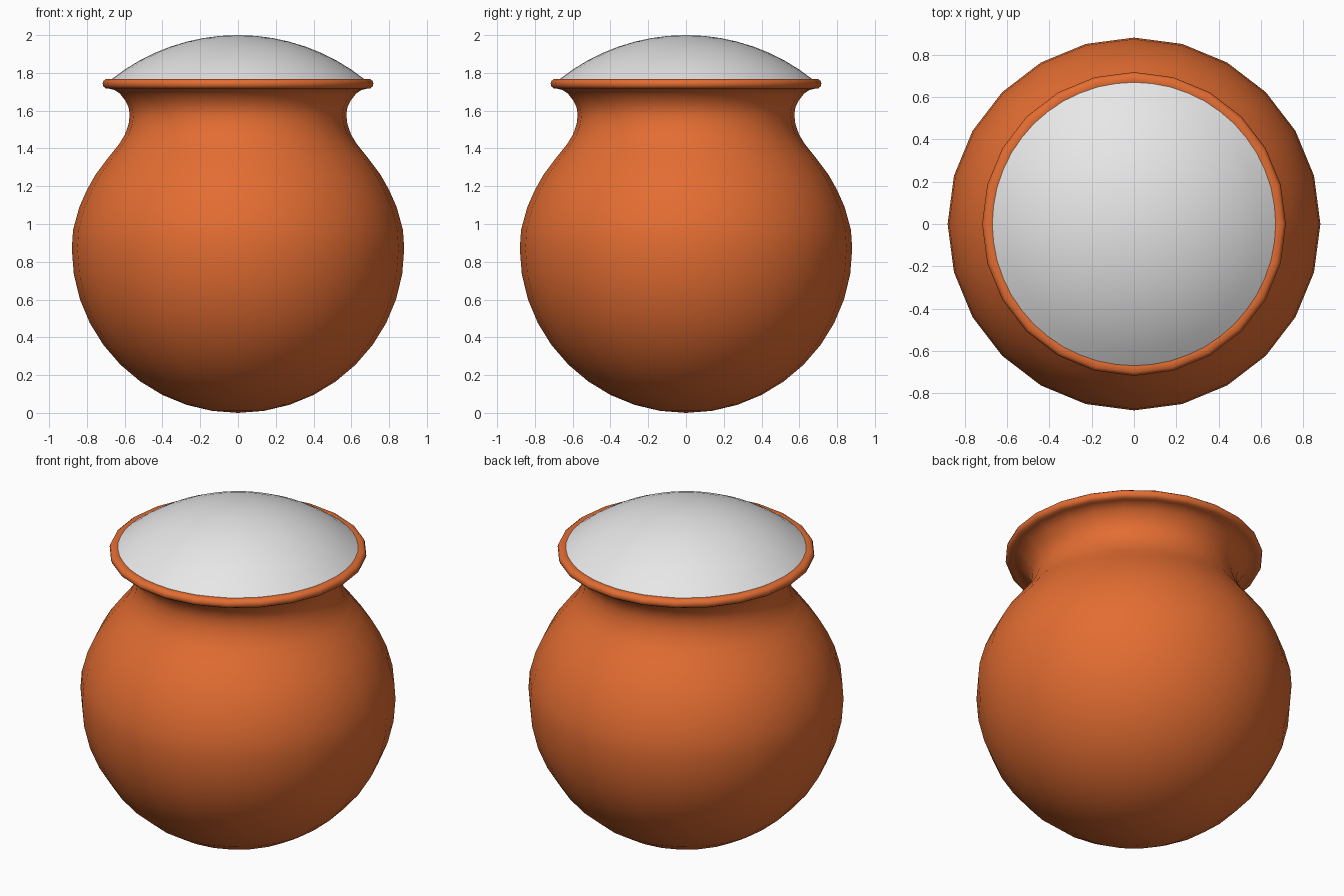
import bpy, bmesh, math

if "Cube" in bpy.data.objects:
    bpy.data.objects.remove(bpy.data.objects["Cube"])


def material(name, rgb):
    m = bpy.data.materials.new(name)
    m.diffuse_color = (*rgb, 1.0)
    m.use_nodes = True
    m.node_tree.nodes["Principled BSDF"].inputs["Base Color"].default_value = m.diffuse_color
    return m


def lathe(name, profile, sides, mat):
    """Spin an (r, z) profile, listed bottom to top, around the z axis."""
    bm = bmesh.new()
    rings = []
    for r, z in profile:
        if r < 1e-6:
            rings.append([bm.verts.new((0, 0, z))])
        else:
            rings.append([bm.verts.new((r * math.cos(2 * math.pi * i / sides),
                                        r * math.sin(2 * math.pi * i / sides), z))
                          for i in range(sides)])
    for a, b in zip(rings, rings[1:]):
        for i in range(sides):
            j = (i + 1) % sides
            quad = [a[i % len(a)], a[j % len(a)], b[j % len(b)], b[i % len(b)]]
            bm.faces.new(list(dict.fromkeys(quad)))
    bmesh.ops.recalc_face_normals(bm, faces=bm.faces)
    mesh = bpy.data.meshes.new(name)
    bm.to_mesh(mesh)
    bm.free()
    mesh.materials.append(mat)
    ob = bpy.data.objects.new(name, mesh)
    bpy.context.collection.objects.link(ob)
    bpy.context.view_layer.objects.active = ob
    ob.select_set(True)
    bpy.ops.object.shade_smooth_by_angle(angle=math.radians(50))
    ob.select_set(False)
    return ob


clay = material("terracotta orange", (0.77, 0.153, 0.032))
white = material("off white", (0.8, 0.8, 0.8))

# Pot: round lower bowl, shoulder, pinched neck, flared rim, closed under the dome
bowl = [(0.88 * math.sin(math.radians(a)), 0.87 - 0.87 * math.cos(math.radians(a)))
        for a in range(0, 91, 9)]
shoulder = [(0.873, 0.97), (0.84, 1.09), (0.80, 1.18), (0.755, 1.26), (0.68, 1.36), (0.628, 1.425)]
neck = [(0.598, 1.475), (0.579, 1.53), (0.573, 1.58), (0.58, 1.62), (0.598, 1.655),
        (0.625, 1.69), (0.655, 1.71), (0.68, 1.716)]
rim = [(0.70, 1.718), (0.712, 1.727), (0.717, 1.743), (0.712, 1.758), (0.70, 1.767),
       (0.68, 1.768), (0.655, 1.765), (0.63, 1.75), (0, 1.75)]
lathe("pot", bowl + shoulder + neck + rim, 24, clay)

# Shallow white dome filling the mouth
R = 1.077
edge = math.asin(0.672 / R)
dome = [(R * math.sin(edge * t / 8), 2.0 - R + R * math.cos(edge * t / 8))
        for t in range(8, -1, -1)]
lathe("white_dome", [(0, 1.755)] + dome, 48, white)
